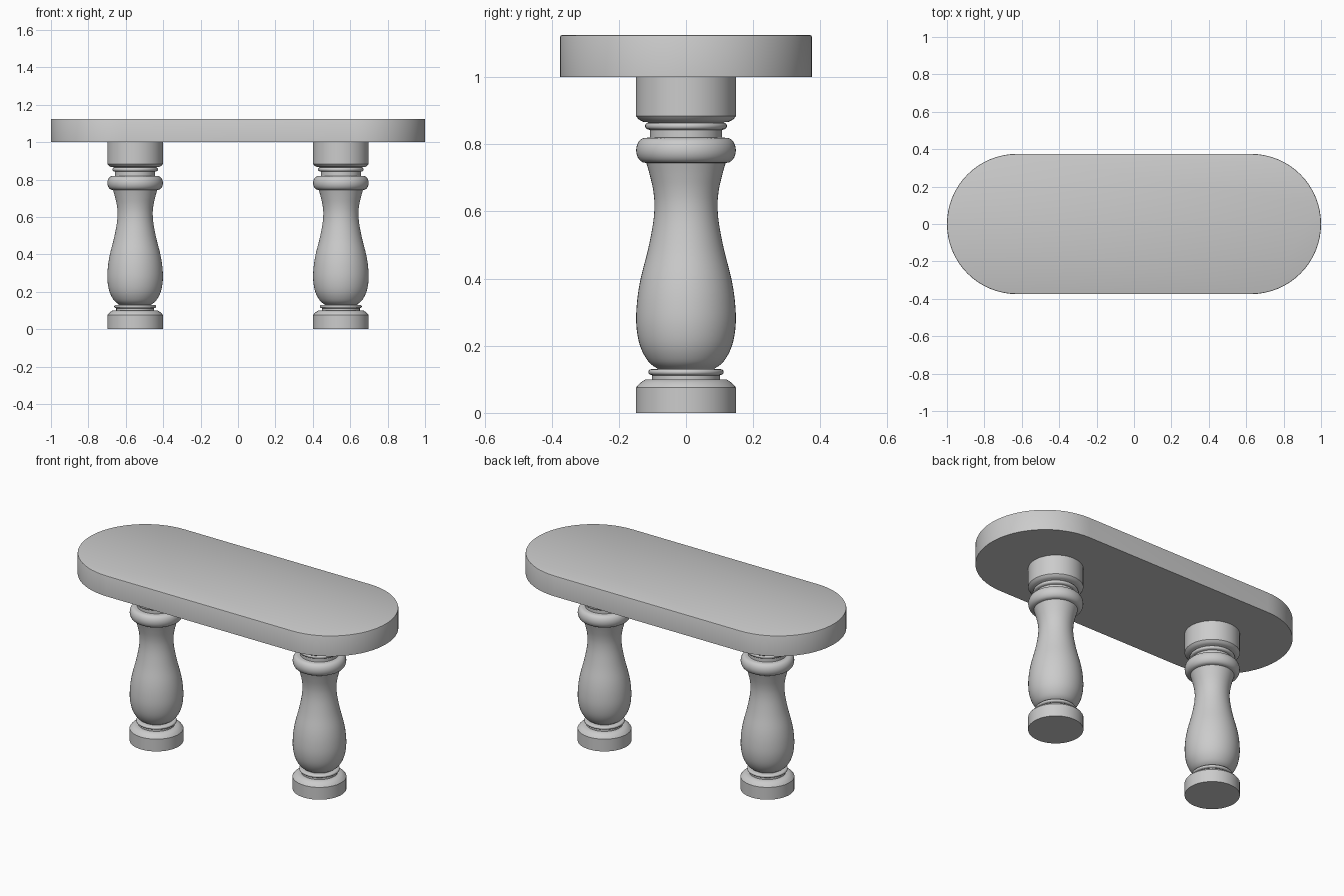
import bpy, bmesh, math

if "Cube" in bpy.data.objects:
    bpy.data.objects.remove(bpy.data.objects["Cube"])


def arc(cr, cz, rr, rz, a0, a1, n=8):
    """Points (radius, z) on an elliptical arc, angles in degrees."""
    pts = []
    for i in range(n + 1):
        a = math.radians(a0 + (a1 - a0) * i / n)
        pts.append((cr + rr * math.cos(a), cz + rz * math.sin(a)))
    return pts


def spline(p, n=4):
    """Catmull-Rom curve through the points."""
    q = [p[0]] + p + [p[-1]]
    out = []
    for i in range(1, len(q) - 2):
        a, b, c, d = q[i - 1:i + 3]
        for k in range(n):
            t = k / n
            out.append(tuple(0.5 * (2 * b[j] + (c[j] - a[j]) * t
                       + (2 * a[j] - 5 * b[j] + 4 * c[j] - d[j]) * t * t
                       + (3 * b[j] - a[j] - 3 * c[j] + d[j]) * t ** 3) for j in (0, 1)))
    return out + [p[-1]]


def finish(name, bm):
    bmesh.ops.recalc_face_normals(bm, faces=bm.faces)
    mesh = bpy.data.meshes.new(name)
    bm.to_mesh(mesh)
    bm.free()
    ob = bpy.data.objects.new(name, mesh)
    bpy.context.collection.objects.link(ob)
    bpy.ops.object.select_all(action='DESELECT')
    ob.select_set(True)
    bpy.context.view_layer.objects.active = ob
    bpy.ops.object.shade_smooth_by_angle(angle=math.radians(35))
    return ob


def lathe(name, profile, x, seg=48):
    bm = bmesh.new()
    rings = [[bm.verts.new((x + r * math.cos(2 * math.pi * i / seg),
                            r * math.sin(2 * math.pi * i / seg), z)) for i in range(seg)]
             for r, z in profile]
    for lo, hi in zip(rings, rings[1:]):
        for i in range(seg):
            j = (i + 1) % seg
            bm.faces.new((lo[i], lo[j], hi[j], hi[i]))
    bm.faces.new(rings[0])
    bm.faces.new(rings[-1])
    return finish(name, bm)


# Turned leg profile, from the floor up
profile = [(0.149, 0)]
profile += [(0.149, 0.075), (0.143, 0.083), (0.134, 0.091), (0.122, 0.099)]  # foot
profile += [(0.101, 0.1), (0.101, 0.112)]                                    # lower neck
profile += arc(0.104, 0.1215, 0.008, 0.0085, -90, 90, 6)                     # lower bead
profile += spline([(0.084, 0.131), (0.112, 0.153), (0.137, 0.2), (0.148, 0.262),
                   (0.146, 0.33), (0.135, 0.4), (0.113, 0.487), (0.098, 0.565),
                   (0.094, 0.62), (0.098, 0.665), (0.108, 0.709), (0.118, 0.744)])  # body
profile += arc(0.122, 0.782, 0.0265, 0.037, -90, 90, 12)                     # large ring
profile += [(0.107, 0.82), (0.107, 0.842)]                                   # upper neck
profile += arc(0.113, 0.854, 0.009, 0.010, -90, 90, 6)                       # upper bead
profile += [(0.116, 0.866), (0.128, 0.867), (0.141, 0.874), (0.149, 0.884), (0.149, 1.0)]  # collar

for side, x in (("left", -0.55), ("right", 0.55)):
    lathe(side + "_leg", profile, x)

# Stadium-shaped seat slab with a finely eased top edge
bm = bmesh.new()
R, H = 0.375, 0.625
outline = []
for cx, start in ((H, -90), (-H, 90)):
    outline += [(cx + px, py) for px, py in arc(0, 0, R, R, start, start + 180, 32)]
face = bm.faces.new([bm.verts.new((x, y, 1.0)) for x, y in outline])
ext = bmesh.ops.extrude_face_region(bm, geom=[face], use_keep_orig=True)
top = [v for v in ext["geom"] if isinstance(v, bmesh.types.BMVert)]
bmesh.ops.translate(bm, verts=top, vec=(0, 0, 0.125))
rim = [e for e in bm.edges if all(v.co.z > 1.1 for v in e.verts)]
bmesh.ops.bevel(bm, geom=rim, offset=0.005, segments=2, profile=0.5, affect='EDGES')
finish("seat", bm)
